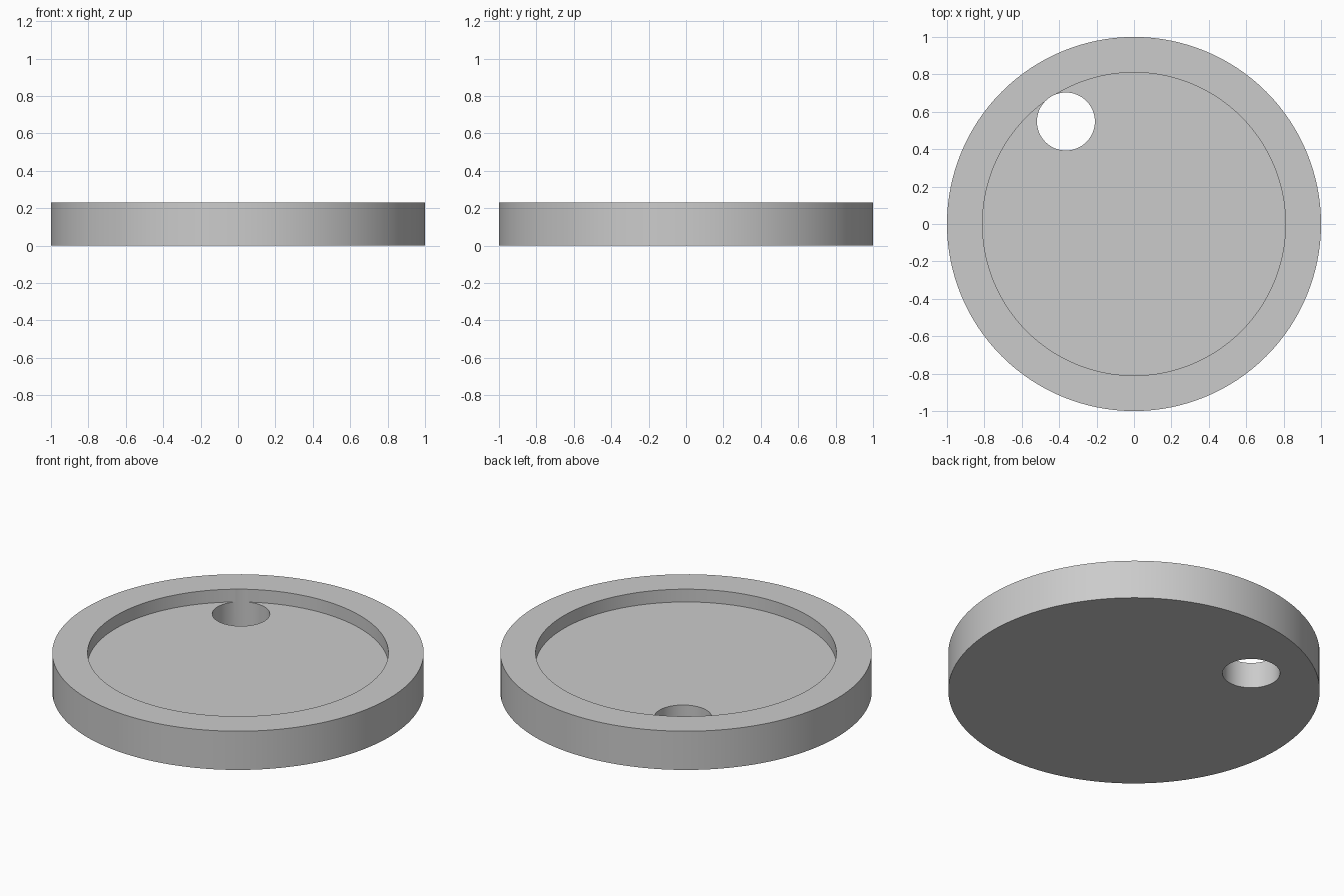
import bpy
import math

cube = bpy.data.objects.get("Cube")
if cube:
    bpy.data.objects.remove(cube, do_unlink=True)

HEIGHT = 0.23
FLOOR = 0.154

# Plain grey material
grey = bpy.data.materials.new("plain grey")
grey.use_nodes = True
colour = (0.6, 0.6, 0.6, 1)
grey.diffuse_color = colour
grey.node_tree.nodes["Principled BSDF"].inputs["Base Color"].default_value = colour


def cylinder(name, radius, bottom, top, x=0, y=0, sides=128):
    bpy.ops.mesh.primitive_cylinder_add(
        vertices=sides, radius=radius, depth=top - bottom,
        location=(x, y, (bottom + top) / 2))
    obj = bpy.context.object
    obj.name = name
    obj.data.materials.append(grey)
    return obj


def cut(target, cutter):
    mod = target.modifiers.new(cutter.name, 'BOOLEAN')
    mod.operation = 'DIFFERENCE'
    mod.solver = 'EXACT'
    mod.object = cutter
    bpy.context.view_layer.objects.active = target
    bpy.ops.object.modifier_apply(modifier=mod.name)
    bpy.data.objects.remove(cutter, do_unlink=True)


# Round disc with a shallow recess and a through hole touching its wall
disc = cylinder("round_tray", 1, 0, HEIGHT)
cut(disc, cylinder("recess_cutter", 0.81, FLOOR, HEIGHT + 0.1))
cut(disc, cylinder("hole_cutter", 0.155, -0.1, HEIGHT + 0.1, -0.364, 0.548, 64))

# Smooth round walls with crisp rims
bpy.ops.object.select_all(action='DESELECT')
disc.select_set(True)
bpy.context.view_layer.objects.active = disc
bpy.ops.object.shade_smooth_by_angle(angle=math.radians(30))
